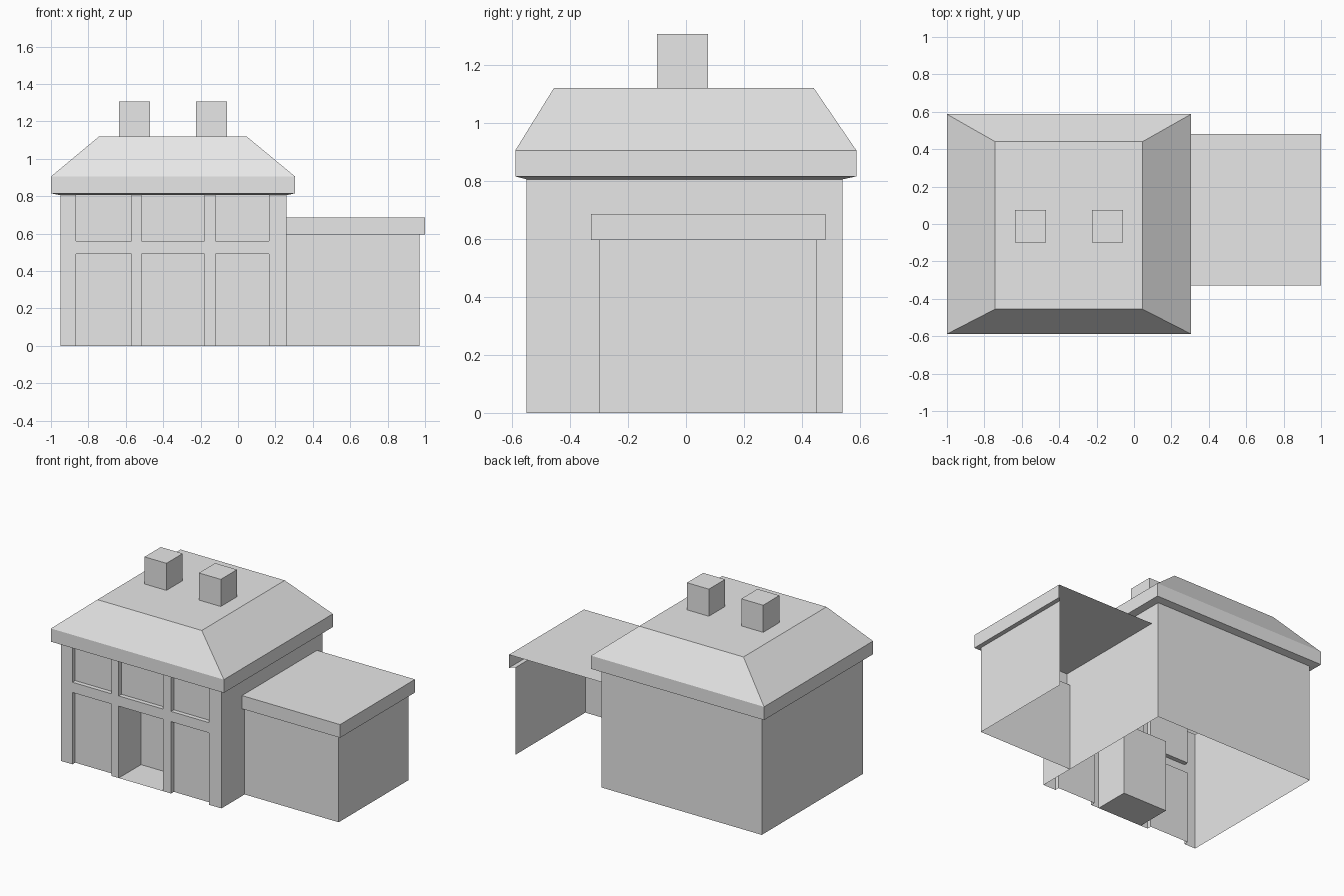
import bpy
import bmesh

if "Cube" in bpy.data.objects:
    bpy.data.objects.remove(bpy.data.objects["Cube"])

# One plain grey for the whole building
GREY = (0.8, 0.8, 0.8, 1.0)
mat = bpy.data.materials.new("plain_grey")
mat.use_nodes = True
mat.diffuse_color = GREY
mat.node_tree.nodes["Principled BSDF"].inputs["Base Color"].default_value = GREY


def finish(name, bm):
    mesh = bpy.data.meshes.new(name)
    bm.to_mesh(mesh)
    bm.free()
    mesh.materials.append(mat)
    obj = bpy.data.objects.new(name, mesh)
    bpy.context.collection.objects.link(obj)
    return obj


def rect(x0, x1, y0, y1):
    return [(x0, y0), (x1, y0), (x1, y1), (x0, y1)]


def loft(name, levels, closed=True, cap=None):
    """Join plan outlines (counter-clockwise) stacked at heights; cap is an optional top outline."""
    bm = bmesh.new()
    rings = [[bm.verts.new((x, y, z)) for x, y in pts] for pts, z in levels]
    count = len(rings[0])
    for low, high in zip(rings, rings[1:]):
        for i in range(count if closed else count - 1):
            j = (i + 1) % count
            bm.faces.new((low[i], low[j], high[j], high[i]))
    if cap:
        top = levels[-1][1]
        bm.faces.new([bm.verts.new((x, y, top)) for x, y in cap])
        bmesh.ops.remove_doubles(bm, verts=bm.verts, dist=0.0001)
    return finish(name, bm)


# Main house plan
LEFT, RIGHT, FRONT, BACK = -0.95, 0.26, -0.55, 0.54
WALL_TOP = 0.805

# Side and back walls, open below
loft("house_walls", [([(RIGHT, FRONT), (RIGHT, BACK), (LEFT, BACK), (LEFT, FRONT)], z)
                     for z in (0, WALL_TOP)], closed=False)

# Front wall: a grid whose odd columns and even rows are sunk as bays
xs = [LEFT, -0.865, -0.57, -0.515, -0.18, -0.12, 0.165, RIGHT]
zs = [0, 0.49, 0.56, WALL_TOP]
WINDOW_DEPTH, DOOR_DEPTH = 0.03, 0.24
bm = bmesh.new()
grid = [[bm.verts.new((x, FRONT, z)) for x in xs] for z in zs]
bays = []
for r in range(len(zs) - 1):
    for c in range(len(xs) - 1):
        face = bm.faces.new((grid[r][c], grid[r][c + 1], grid[r + 1][c + 1], grid[r + 1][c]))
        if c % 2 == 1 and r != 1:
            bays.append((face, DOOR_DEPTH if (r, c) == (0, 3) else WINDOW_DEPTH))
for face, depth in bays:
    sunk = bmesh.ops.extrude_discrete_faces(bm, faces=[face])["faces"][0]
    bmesh.ops.translate(bm, verts=sunk.verts, vec=(0, depth, 0))
# Only the doorway keeps a floor
bm.faces.ensure_lookup_table()
floors = [f for f in bm.faces if all(v.co.z < 0.001 for v in f.verts)
          and max(v.co.y for v in f.verts) < FRONT + 0.1]
bmesh.ops.delete(bm, geom=floors, context='FACES')
finish("front_wall", bm)

# Hipped roof with soffit, fascia and flat top
eave = rect(-1.0, 0.305, -0.588, 0.587)
deck = rect(-0.742, 0.045, -0.455, 0.44)
loft("house_roof", [(rect(LEFT, RIGHT, FRONT, BACK), WALL_TOP), (eave, 0.815),
                    (eave, 0.905), (deck, 1.12)], cap=deck)

# Two chimneys
for name, x in (("left_chimney", -0.225), ("right_chimney", -0.635)):
    plan = rect(x, x + 0.165, -0.1, 0.075)
    loft(name, [(plan, 1.12), (plan, 1.305)], cap=plan)

# Side annex, open at the back and below
annex = [(RIGHT, -0.3), (0.97, -0.3), (0.97, 0.45)]
loft("annex_walls", [(annex, 0), (annex, 0.595)], closed=False)
edge = [(RIGHT, -0.328), (1.0, -0.328), (1.0, 0.48)]
loft("annex_roof", [(annex, 0.595), (edge, 0.595), (edge, 0.685)],
     closed=False, cap=edge + [(RIGHT, 0.48)])

# Panel on the inside of the annex front wall
inner = [(0.8, -0.297), (0.355, -0.297)]
loft("annex_inner_panel", [(inner, 0.09), (inner, 0.465)], closed=False)
